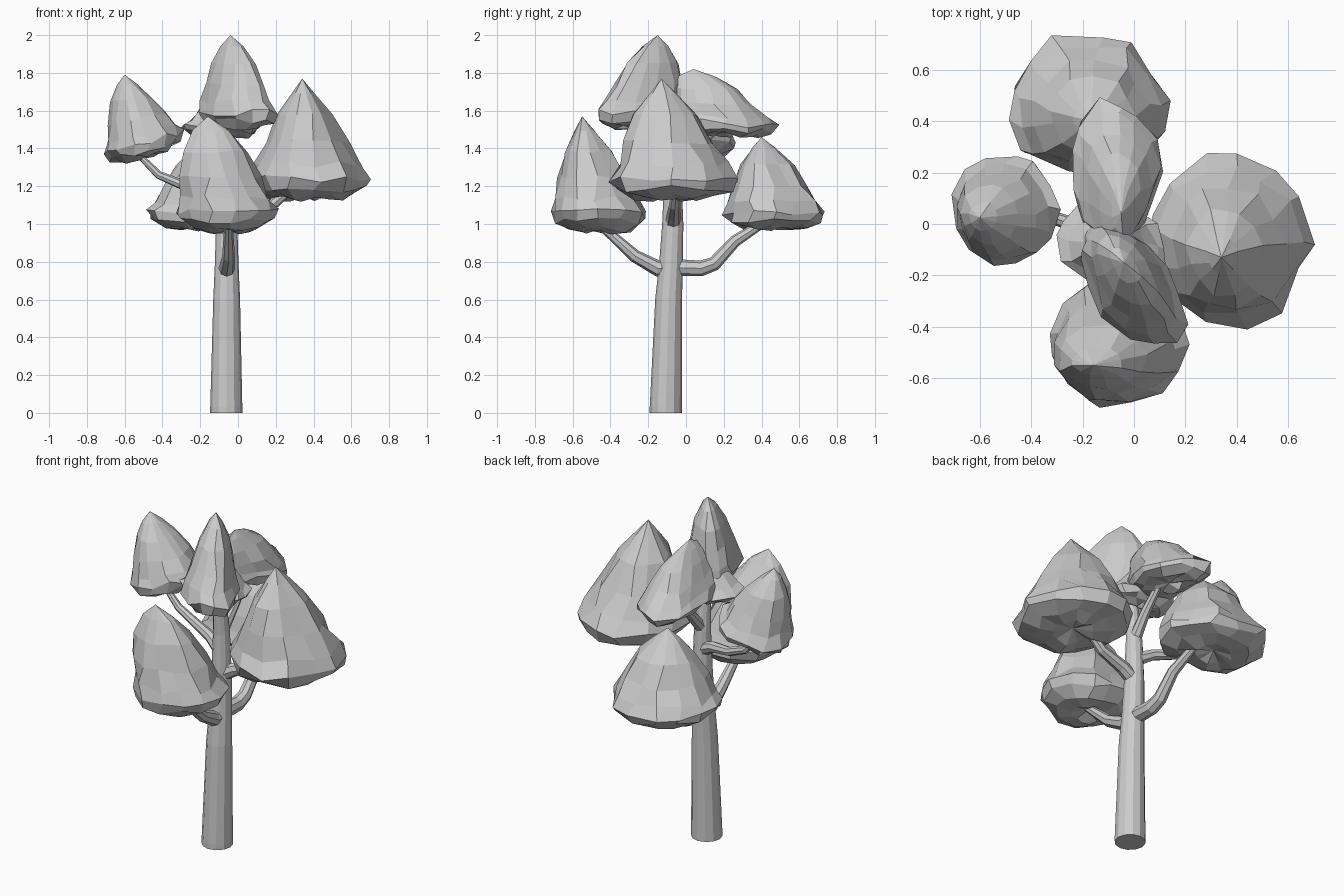
import bpy, bmesh, math, random
from mathutils import Vector

if "Cube" in bpy.data.objects:
    bpy.data.objects.remove(bpy.data.objects["Cube"])

random.seed(7)


def tube(name, pts, res):
    """Tapered limb: pts are (x, y, z, radius)."""
    cu = bpy.data.curves.new(name, 'CURVE')
    cu.dimensions = '3D'
    cu.bevel_depth = 1.0
    cu.bevel_resolution = res
    cu.use_fill_caps = True
    sp = cu.splines.new('POLY')
    sp.points.add(len(pts) - 1)
    for p, (x, y, z, r) in zip(sp.points, pts):
        p.co = (x, y, z, 1)
        p.radius = r
    ob = bpy.data.objects.new(name, cu)
    bpy.context.collection.objects.link(ob)
    bpy.ops.object.select_all(action='DESELECT')
    bpy.context.view_layer.objects.active = ob
    ob.select_set(True)
    bpy.ops.object.convert(target='MESH')
    for f in bpy.context.object.data.polygons:
        f.use_smooth = False


# Height fraction and radius fraction, from below the tip down to the underside
PROFILE = [(0.88, 0.22), (0.70, 0.50), (0.48, 0.72), (0.30, 0.88), (0.18, 1.0),
           (0.10, 0.92), (0.03, 0.66), (0.02, 0.35)]


def clump(name, centre, apex, radii, z0, turn=0, tilt=(0, 0), full=(1, 1), n=13):
    """Jagged leaf clump: pointed top, wide rim, shallow rounded underside.
    full: below 1 bulges the sides along that axis, above 1 hollows them."""
    bm = bmesh.new()
    c, tip = Vector(centre), Vector(apex)
    h = tip.z - z0
    wob = [random.uniform(0.92, 1.07) for _ in range(n)]
    ca, sa = math.cos(turn), math.sin(turn)
    rings = []
    for t, r in PROFILE:
        rx, ry = (r ** full[0], r ** full[1]) if t > 0.18 else (r, r)
        s = max(0, (t - 0.18) / 0.82)
        mid = c.lerp(tip.xy, s)
        ring = []
        for i in range(n):
            a = 2 * math.pi * (i + random.uniform(-0.2, 0.2) + 0.25 * t) / n
            k = wob[i] * random.uniform(0.94, 1.06)
            u, v = radii[0] * k * rx * math.cos(a), radii[1] * k * ry * math.sin(a)
            dx, dy = u * ca - v * sa, u * sa + v * ca
            z = z0 + t * h + (tilt[0] * dx + tilt[1] * dy) * (1 - s)
            z += random.uniform(-0.02, 0.02) * (1 - s)
            ring.append(bm.verts.new((mid.x + dx, mid.y + dy, z)))
        rings.append(ring)
    top = bm.verts.new(tip)
    low = bm.verts.new((c.x, c.y, z0 + 0.06 * h))
    for i in range(n):
        j = (i + 1) % n
        bm.faces.new((top, rings[0][i], rings[0][j]))
        bm.faces.new((low, rings[-1][j], rings[-1][i]))
        for a, b in zip(rings, rings[1:]):
            bm.faces.new((a[i], b[i], b[j], a[j]))
    bmesh.ops.recalc_face_normals(bm, faces=bm.faces)
    me = bpy.data.meshes.new(name)
    bm.to_mesh(me)
    bm.free()
    bpy.context.collection.objects.link(bpy.data.objects.new(name, me))


# Trunk and branches
tube("trunk", [(-.062, -.107, 0, .085), (-.062, -.107, .03, .085), (-.06, -.092, .6, .071),
               (-.06, -.08, .78, .063), (-.06, -.07, 1.0, .056), (-.06, -.07, 1.25, .046),
               (-.06, -.1, 1.58, .03)], 4)
tube("front_branch", [(-.06, -.06, .77, .045), (-.06, -.15, .765, .043), (-.05, -.27, .83, .034),
                      (-.05, -.46, 1.0, .022), (-.05, -.5, 1.06, .018)], 2)
tube("back_branch", [(-.06, -.08, .77, .045), (-.06, .08, .765, .042), (-.06, .15, .79, .038),
                     (-.06, .26, .91, .032), (-.08, .4, 1.0, .024), (-.1, .45, 1.05, .018)], 2)
tube("right_branch", [(-.06, -.07, 1.0, .042), (.03, -.065, 1.05, .038), (.18, -.06, 1.1, .03),
                      (.32, -.05, 1.22, .02)], 2)
tube("left_branch", [(-.06, -.07, 1.13, .04), (-.16, -.03, 1.18, .032), (-.3, .02, 1.21, .026),
                     (-.42, .04, 1.26, .022), (-.52, .05, 1.36, .016)], 2)
tube("upper_back_branch", [(-.06, -.07, 1.25, .036), (-.05, .04, 1.38, .028),
                           (-.05, .2, 1.55, .018)], 2)

# Leaf clumps
clump("front_leaves", (-.06, -.46), (-.16, -.55, 1.57), (.275, .27), .95, full=(.65, 1.05))
clump("back_leaves", (-.18, .46), (-.16, .40, 1.46), (.32, .275), .97, full=(.9, .95))
clump("right_leaves", (.385, -.06), (.34, -.13, 1.77), (.315, .34), 1.12,
      full=(1.15, 1.0))
clump("left_leaves", (-.49, .05), (-.60, .025, 1.79), (.21, .225), 1.35,
      tilt=(.3, 0), full=(.9, .9))
clump("top_leaves", (-.01, -.23), (-.04, -.15, 2.0), (.28, .155), 1.5,
      turn=math.radians(-55), full=(.8, .85))
clump("upper_back_leaves", (-.07, .21), (-.05, .04, 1.82), (.18, .28), 1.47,
      tilt=(0, -.08), full=(1.1, .65))
clump("upper_middle_leaves", (-.08, -.09), (-.07, -.07, 1.76), (.23, .17), 1.46,
      turn=math.radians(-20), full=(1.8, 1.4))
